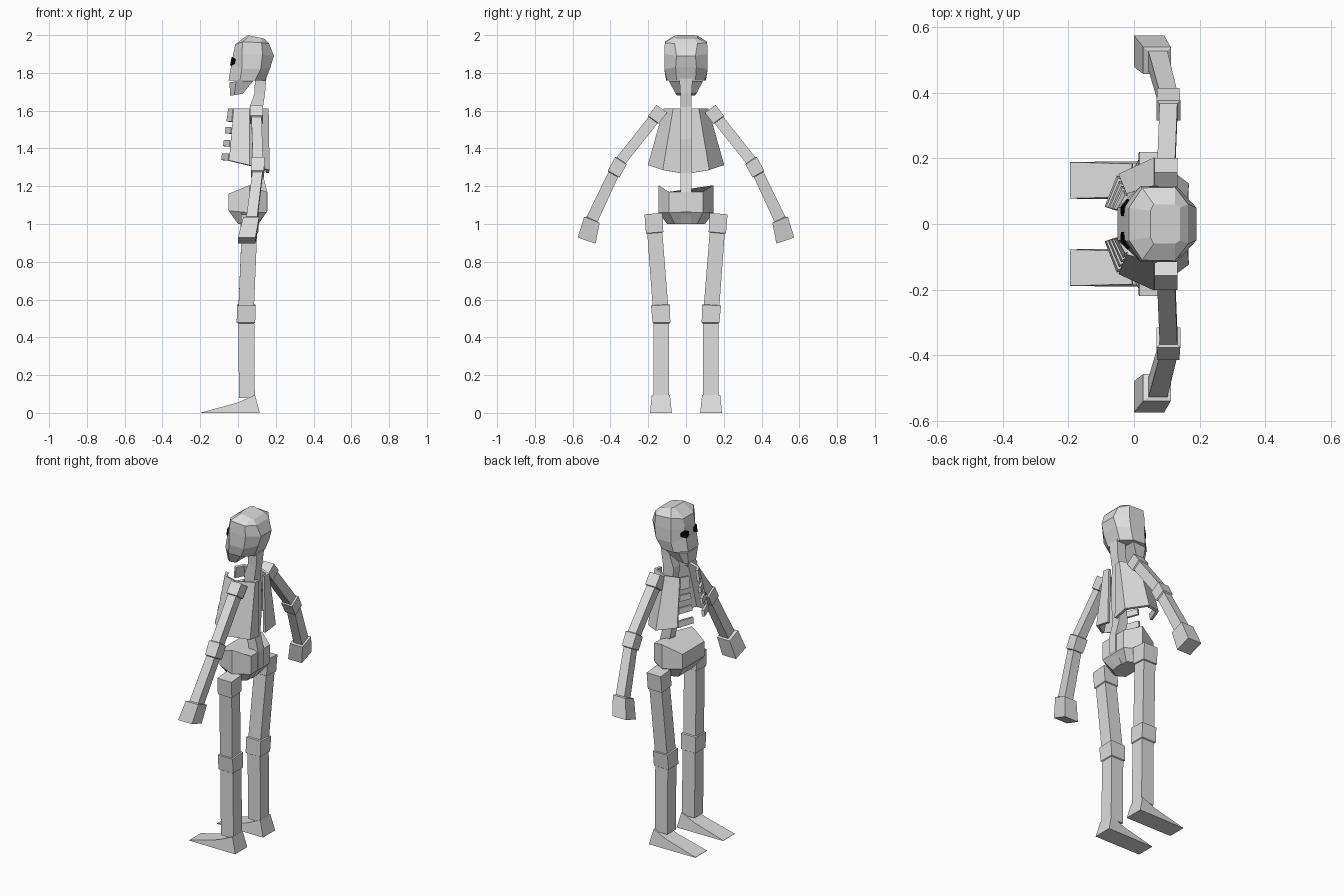
import bpy, bmesh, math
from mathutils import Vector


def material(name, value):
    m = bpy.data.materials.new(name)
    m.diffuse_color = (value, value, value, 1)
    return m


BONE = material("bone", 0.72)
BLACK = material("eye_black", 0.0)


def make(name, bm, mat=BONE, mirror=False, thick=0, offset=-1):
    """Turn a bmesh into an object, optionally mirrored left to right."""
    bmesh.ops.recalc_face_normals(bm, faces=bm.faces)
    me = bpy.data.meshes.new(name)
    bm.to_mesh(me)
    bm.free()
    me.materials.append(mat)
    ob = bpy.data.objects.new(name, me)
    bpy.context.collection.objects.link(ob)
    if thick:
        mod = ob.modifiers.new("thickness", 'SOLIDIFY')
        mod.thickness, mod.offset = thick, offset
    if mirror:
        mod = ob.modifiers.new("mirror", 'MIRROR')
        mod.use_axis = (False, True, False)
        mod.use_mirror_merge = False
    return ob


def loft(name, rings, mirror=False):
    """Skin closed rings of points and cap both ends."""
    bm = bmesh.new()
    rows = [[bm.verts.new(p) for p in r] for r in rings]
    n = len(rows[0])
    for a, b in zip(rows, rows[1:]):
        for i in range(n):
            j = (i + 1) % n
            bm.faces.new((a[i], a[j], b[j], b[i]))
    bm.faces.new(rows[0])
    bm.faces.new(rows[-1])
    return make(name, bm, BONE, mirror)


def sym(points):
    """Close a half outline across the centre plane."""
    return points + [(x, -y, z) for x, y, z in reversed(points)]


def square(x, y, z, hx, hw, tilt=0):
    """Rectangle across a limb; tilt (degrees) turns its width in the y-z plane."""
    c, s = math.cos(math.radians(tilt)) * hw, math.sin(math.radians(tilt)) * hw
    return [(x - hx, y - c, z - s), (x + hx, y - c, z - s),
            (x + hx, y + c, z + s), (x - hx, y + c, z + s)]


# Skull: stacked eight-sided rings
loft("skull", [sym(r) for r in [
    [(-.05, .05, 1.76), (.01, .105, 1.76), (.09, .10, 1.76), (.145, .05, 1.76)],
    [(-.036, .05, 1.84), (.02, .115, 1.82), (.12, .115, 1.82), (.172, .055, 1.83)],
    [(-.0255, .05, 1.90), (.02, .115, 1.90), (.13, .115, 1.90), (.19, .05, 1.89)],
    [(-.015, .05, 1.95), (.025, .11, 1.965), (.125, .112, 1.96), (.165, .06, 1.955)],
    [(.05, .04, 2.0), (.06, .06, 1.998), (.125, .06, 1.985), (.14, .05, 1.98)]]])

# Jaw
loft("jaw", [sym(r) for r in [
    [(-.042, .035, 1.68), (-.02, .05, 1.682), (.025, .055, 1.69)],
    [(-.045, .05, 1.75), (-.01, .085, 1.755), (.08, .09, 1.757)]]])

# Eyes: thin plates folded round the corner of the face
bm = bmesh.new()
cols = []
for x0, x1, y, z0, z1 in [(-.036, -.032, .025, 1.85, 1.872),
                          (-.038, -.030, .051, 1.838, 1.885),
                          (-.017, -.0145, .0745, 1.85, 1.872)]:
    cols.append((bm.verts.new((x0 - .001, y, z0)), bm.verts.new((x1 - .001, y, z1))))
for a, b in zip(cols, cols[1:]):
    bm.faces.new((a[0], b[0], b[1], a[1]))
make("eyes", bm, BLACK, mirror=True, thick=.006, offset=0)

# Spine from neck to tailbone
loft("spine", [square(x, 0, z, hx, hw) for x, z, hx, hw in [
    (.12, 1.77, .03, .035), (.115, 1.69, .028, .03), (.097, 1.62, .035, .03),
    (.11, 1.45, .033, .028), (.10, 1.27, .03, .028), (.125, 1.17, .03, .028),
    (.125, 1.07, .03, .028), (.08, 1.0, .03, .025)]])

# Rib cage: curved shell with four separate ribs at the front
top = [Vector(p) for p in [(.148, .03, 1.61), (.155, .065, 1.61), (.06, .11, 1.61),
                           (-.02, .085, 1.61), (-.045, .04, 1.61)]]
low = [Vector(p) for p in [(.155, .03, 1.27), (.16, .12, 1.285), (.06, .195, 1.31),
                           (-.045, .145, 1.335), (-.082, .05, 1.338)]]
bm = bmesh.new()
shell = [(bm.verts.new(a), bm.verts.new(b)) for a, b in zip(top[:4], low[:4])]
for a, b in zip(shell, shell[1:]):
    bm.faces.new((a[0], a[1], b[1], b[0]))
make("rib_shell", bm, mirror=True, thick=.016, offset=0)
bm = bmesh.new()
for t0, t1 in [(0, .25), (.36, .48), (.61, .73), (.87, 1)]:
    bm.faces.new([bm.verts.new(top[i].lerp(low[i], t))
                  for i, t in ((3, t0), (3, t1), (4, t1), (4, t0))])
make("front_ribs", bm, mirror=True, thick=.016, offset=0)

# Pelvis: basin with raised sides and a narrow base
loft("pelvis", [sym(r) for r in [
    [(-.0, .07, 1.0), (.05, .10, 1.0), (.105, .06, 1.0)],
    [(-.05, .105, 1.07), (.06, .145, 1.06), (.15, .09, 1.06)],
    [(-.05, .105, 1.16), (.06, .145, 1.205), (.15, .09, 1.17)]]])

# Arms: stepped at shoulder, elbow and hand
loft("arm", [square(*s) for s in [
    (.098, .128, 1.61, .035, .035, 36), (.098, .172, 1.553, .035, .035, 36),
    (.098, .174, 1.55, .027, .029, 36), (.105, .343, 1.337, .027, .029, 34),
    (.105, .345, 1.334, .036, .036, 33), (.104, .383, 1.265, .034, .036, 30),
    (.103, .385, 1.262, .027, .029, 29), (.073, .497, 1.025, .029, .032, 25),
    (.07, .498, 1.022, .042, .044, 21), (.046, .526, .912, .046, .05, 19)]],
    mirror=True)

# Legs: stepped at hip and knee
loft("leg", [square(*s) for s in [
    (.063, .172, 1.055, .047, .048, -5), (.06, .166, .955, .047, .046, -5),
    (.06, .165, .952, .041, .040, -5), (.044, .136, .572, .041, .041, -4),
    (.044, .135, .57, .049, .050, -3), (.042, .13, .478, .049, .047, 0),
    (.044, .13, .474, .042, .041, 0), (.047, .13, .08, .042, .041, 0)]],
    mirror=True)

# Feet: flat wedges with a flared heel
profile = [(-.195, .002, .055), (-.195, 0, .056), (.115, 0, .058),
           (.09, .095, .048), (.0, .055, .05)]
loft("foot", [[(x, .133 + side * w, z) for x, z, w in profile] for side in (-1, 1)],
     mirror=True)
